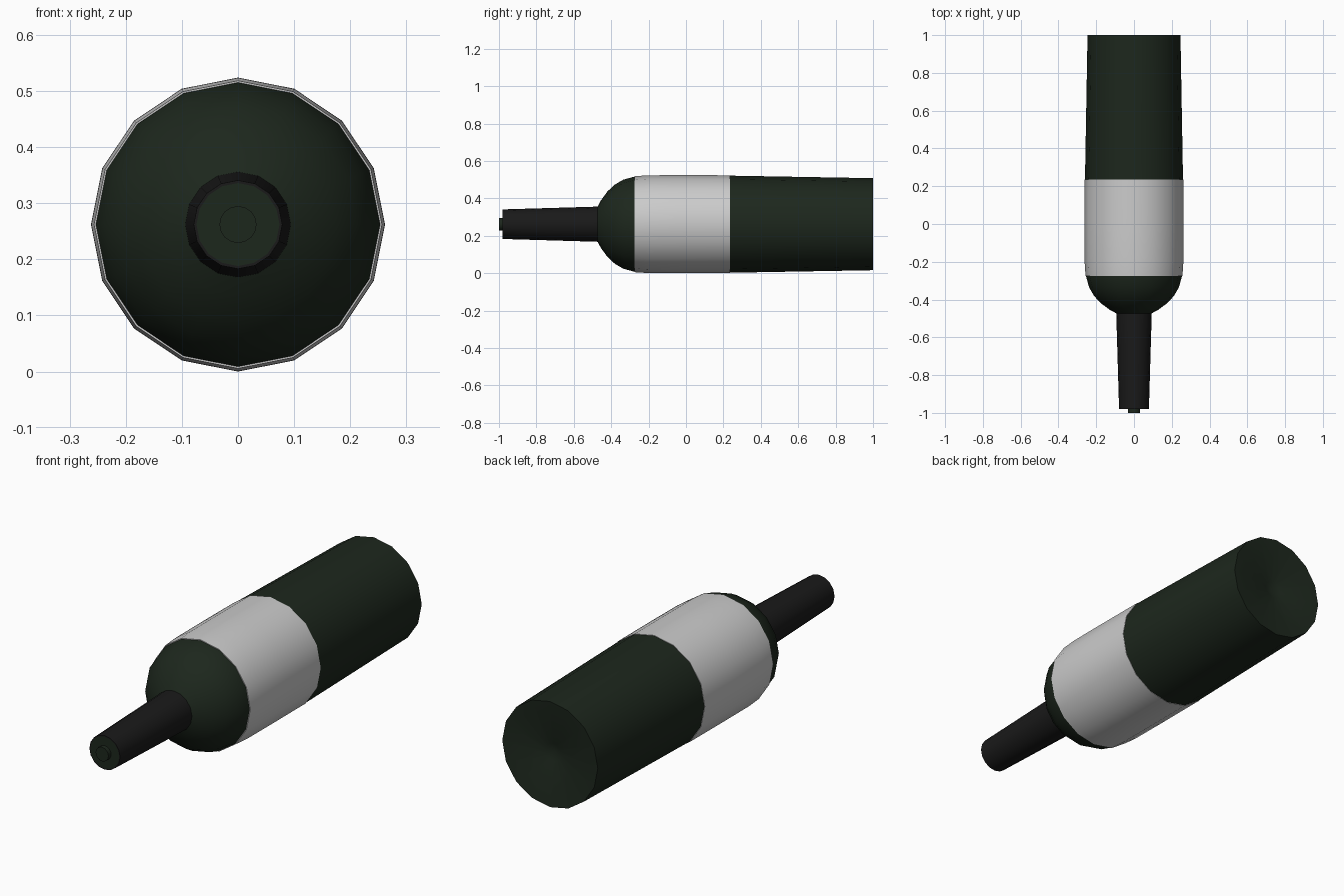
import bpy, bmesh, math

if "Cube" in bpy.data.objects:
    bpy.data.objects.remove(bpy.data.objects["Cube"])

SIDES = 16
R = 0.262          # axis height = largest radius


def material(name, rgb):
    m = bpy.data.materials.new(name)
    m.diffuse_color = (*rgb, 1)
    m.use_nodes = True
    m.node_tree.nodes["Principled BSDF"].inputs["Base Color"].default_value = m.diffuse_color
    return m


def lathe(name, profile, mat=None):
    """Revolve (y, radius) points around the lying axis; radius 0 closes to a point."""
    bm = bmesh.new()
    rings = []
    for y, r in profile:
        if r == 0:
            rings.append([bm.verts.new((0, y, R))] * SIDES)
        else:
            rings.append([bm.verts.new((r * math.sin(2 * math.pi * i / SIDES), y,
                                        R + r * math.cos(2 * math.pi * i / SIDES)))
                          for i in range(SIDES)])
    for a, b in zip(rings, rings[1:]):
        for i in range(SIDES):
            j = (i + 1) % SIDES
            bm.faces.new(list(dict.fromkeys((a[i], a[j], b[j], b[i]))))
    bmesh.ops.recalc_face_normals(bm, faces=bm.faces)
    me = bpy.data.meshes.new(name)
    bm.to_mesh(me)
    bm.free()
    ob = bpy.data.objects.new(name, me)
    bpy.context.collection.objects.link(ob)
    if mat:
        me.materials.append(mat)
    bpy.ops.object.select_all(action='DESELECT')
    ob.select_set(True)
    bpy.context.view_layer.objects.active = ob
    bpy.ops.object.shade_smooth_by_angle(angle=math.radians(35))
    return ob


glass = material("dark_green_glass", (0.012, 0.02, 0.012))
black = material("black_foil", (0.01, 0.01, 0.01))

# Glass body: mouth, neck end, shoulder, tapered body, dished base
lathe("bottle_glass", [
    (-1.0, 0), (-1.0, 0.033), (-0.98, 0.033), (-0.98, 0.074), (-0.475, 0.09),
    (-0.455, 0.127), (-0.42, 0.175), (-0.38, 0.212), (-0.335, 0.238),
    (-0.28, 0.253), (-0.20, 0.2585), (0.235, 0.2595), (1.0, 0.246),
    (0.975, 0.04), (0.96, 0)], glass)

# Foil sleeve around the neck
lathe("neck_foil", [(-0.98, 0.074), (-0.98, 0.079), (-0.472, 0.094), (-0.472, 0.088)], black)

# Wrapped paper label
lathe("label", [(-0.276, 0.252), (-0.276, 0.2565), (-0.20, 0.2615),
                (0.0, 0.262), (0.235, 0.2615), (0.235, 0.258)])
